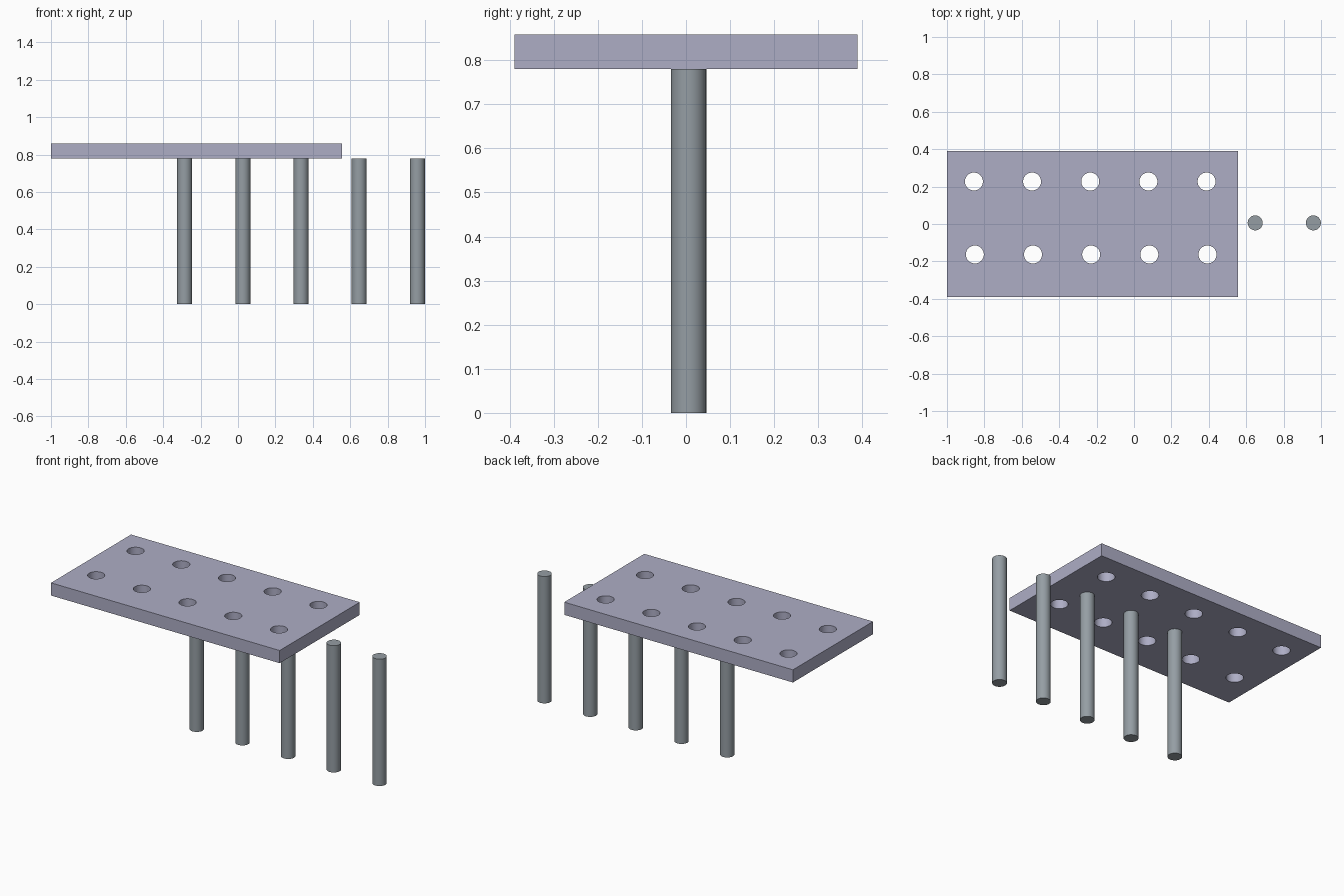
import bpy, math

if "Cube" in bpy.data.objects:
    bpy.data.objects.remove(bpy.data.objects["Cube"])

PITCH = 0.311      # spacing shared by holes and posts
Z0, Z1 = 0.78, 0.858


def material(name, color):
    m = bpy.data.materials.new(name)
    m.diffuse_color = color
    m.use_nodes = True
    m.node_tree.nodes["Principled BSDF"].inputs["Base Color"].default_value = m.diffuse_color
    return m


def cylinder(name, radius, x, y, z0, z1):
    bpy.ops.mesh.primitive_cylinder_add(vertices=64, radius=radius, depth=z1 - z0,
                                        location=(x, y, (z0 + z1) / 2))
    ob = bpy.context.object
    ob.name = name
    return ob


def smooth(ob):
    bpy.ops.object.select_all(action='DESELECT')
    ob.select_set(True)
    bpy.context.view_layer.objects.active = ob
    bpy.ops.object.shade_smooth_by_angle(angle=math.radians(30))


# Perforated plate
bpy.ops.mesh.primitive_cube_add(size=1, location=(-0.222, 0, (Z0 + Z1) / 2))
plate = bpy.context.object
plate.name = "plate"
plate.scale = (1.556, 0.778, Z1 - Z0)
bpy.ops.object.transform_apply(location=False, rotation=False, scale=True)
plate.data.materials.append(material("lavender", (0.42, 0.42, 0.56, 1)))

# Two rows of through holes
for x0, y in ((-0.856, 0.227), (-0.851, -0.163)):
    for i in range(5):
        cutter = cylinder("hole_cutter", 0.048, x0 + i * PITCH, y, Z0 - 0.1, Z1 + 0.1)
        cutter.hide_render = True
        mod = plate.modifiers.new("hole", 'BOOLEAN')
        mod.operation = 'DIFFERENCE'
        mod.solver = 'EXACT'
        mod.object = cutter
        bpy.context.view_layer.objects.active = plate
        bpy.ops.object.modifier_apply(modifier=mod.name)
        bpy.data.objects.remove(cutter)
smooth(plate)

# Row of round posts
steel = material("steel", (0.30, 0.34, 0.37, 1))
for i in range(5):
    post = cylinder(f"post_{i + 1}", 0.04, -0.285 + i * PITCH, 0.006, 0, Z0)
    post.data.materials.append(steel)
    smooth(post)
